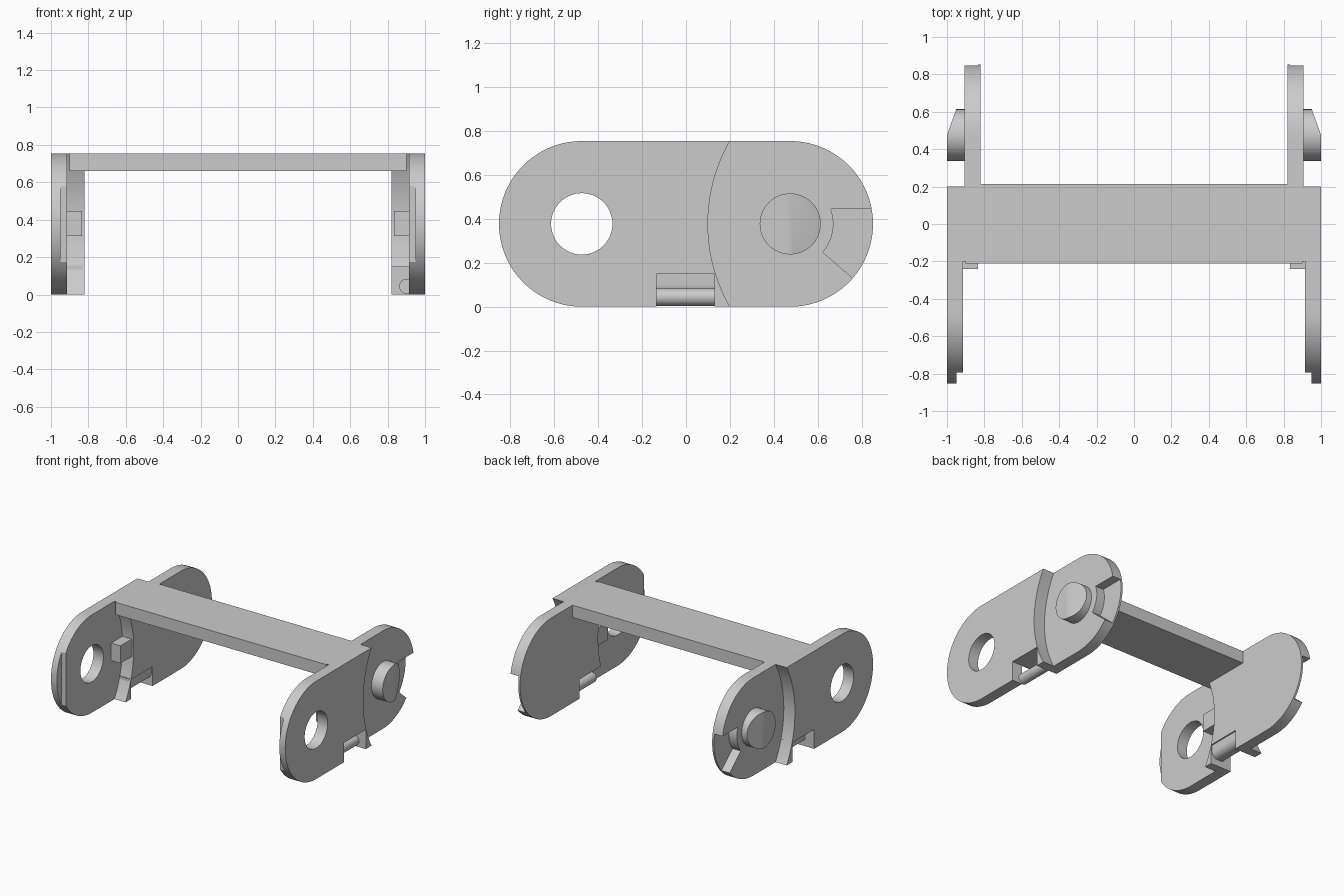
import bpy, bmesh, math

cube = bpy.data.objects.get("Cube")
if cube:
    bpy.data.objects.remove(cube, do_unlink=True)

grey = bpy.data.materials.new("light_grey")
grey.use_nodes = True
colour = (0.6, 0.6, 0.6, 1)
grey.diffuse_color = colour
grey.node_tree.nodes["Principled BSDF"].inputs["Base Color"].default_value = colour

MID = 0.3775      # height of the pivots, also the end radius
PIVOT = 0.475     # distance of each pivot from the centre


def arc(y, z, r, start, end, n):
    """Points of an arc in the side plane, angles in degrees."""
    angles = [math.radians(start + (end - start) * i / n) for i in range(n + 1)]
    return [(y + r * math.cos(a), z + r * math.sin(a)) for a in angles]


def circle(y, z, r, n=64):
    return arc(y, z, r, 0, 360, n)[:-1]


def rect(y0, y1, z0, z1):
    return [(y0, z0), (y1, z0), (y1, z1), (y0, z1)]


def prism(name, profile, x0, x1):
    """Extrude a side profile along x."""
    bm = bmesh.new()
    face = bm.faces.new([bm.verts.new((x0, y, z)) for y, z in profile])
    new = bmesh.ops.extrude_face_region(bm, geom=[face])["geom"]
    moved = [g for g in new if isinstance(g, bmesh.types.BMVert)]
    bmesh.ops.translate(bm, verts=moved, vec=(x1 - x0, 0, 0))
    bmesh.ops.recalc_face_normals(bm, faces=bm.faces)
    mesh = bpy.data.meshes.new(name)
    bm.to_mesh(mesh)
    bm.free()
    mesh.materials.append(grey)
    obj = bpy.data.objects.new(name, mesh)
    bpy.context.collection.objects.link(obj)
    return obj


def cut(obj, cutters):
    """Subtract the cutters, bake the result and remove them."""
    for c in cutters:
        c.hide_render = True
        mod = obj.modifiers.new("cut", "BOOLEAN")
        mod.operation, mod.solver, mod.object = "DIFFERENCE", "EXACT", c
    graph = bpy.context.evaluated_depsgraph_get()
    mesh = bpy.data.meshes.new_from_object(obj.evaluated_get(graph))
    obj.modifiers.clear()
    obj.data = mesh
    for c in cutters:
        bpy.data.objects.remove(c, do_unlink=True)


def smooth(obj):
    bpy.ops.object.select_all(action="DESELECT")
    obj.select_set(True)
    bpy.context.view_layer.objects.active = obj
    bpy.ops.object.shade_smooth_by_angle(angle=math.radians(30))


def build_side(side, s):
    # offset side plate: outer layer in front, inner layer behind
    stadium = arc(PIVOT, MID, MID, -90, 90, 40) + arc(-PIVOT, MID, MID, 90, 270, 40)
    plate = prism(side + "_side_plate", stadium, s * 0.82, s)
    stop = [(0.95, 0.445)] + arc(PIVOT, MID, 0.197, 20, -41, 10) + [(0.95, -0.035)]
    cutters = [
        prism("front_step", circle(-0.86, MID, 0.76, 128), s * 0.7, s * 0.915),
        prism("rear_step", circle(0.86, MID, 0.76, 128), s * 0.905, s * 1.1),
        prism("pivot_hole", circle(-PIVOT, MID, 0.14), s * 0.75, s * 1.15),
        prism("tip_recess", rect(-1, -0.793, -0.2, 1), s * 0.8, s * 0.95),
        prism("stop_recess", stop, s * 0.835, s * 1.05),
        prism("latch_notch", rect(-0.135, 0.13, -0.1, 0.15), s * 0.72, s * 1.12),
    ]
    if s > 0:
        cutters.append(prism("hinge_relief", rect(-0.3, 0.12, -0.12, 0.147), 0.74, 0.914))
    cut(plate, cutters)
    smooth(plate)

    # pivot pin with its rear half sloped away
    pin = prism(side + "_pivot_pin", circle(PIVOT, MID, 0.139), s * 0.9, s)
    slope = prism("pin_slope", rect(PIVOT, 0.7, 0.1, 0.7), s * 0.95, s * 1.05)
    for v in slope.data.vertices:
        if abs(v.co.x) < 1 and v.co.y < 0.5:
            v.co.x = s
        elif abs(v.co.x) < 1:
            v.co.x = s * 0.92
    cut(pin, [slope])
    smooth(pin)

    # rotation stop on the inner face
    prism(side + "_stop_block", rect(-0.24, -0.08, 0.312, 0.447), s * 0.835, s * 0.917)


build_side("left", 1)
build_side("right", -1)

# cross bar joining the two plates
prism("cross_bar", rect(-0.21, 0.213, 0.66, 0.755), -0.9, 0.9)


def bar_along_y(name, section):
    """Extrude an x-z section across the latch notch."""
    obj = prism(name, section, -0.14, 0.135)
    for v in obj.data.vertices:
        x, y, z = v.co
        v.co = (y, x, z)
    obj.data.flip_normals()
    smooth(obj)


# hinge rod on one side, rounded catch on the other
bar_along_y("hinge_rod", circle(0.902, 0.044, 0.04, 32))
catch = [(-0.92, 0.155), (-0.92, 0.05)] + arc(-0.88, 0.1, 0.05, -90, 0, 8) + [(-0.83, 0.155)]
bar_along_y("latch_catch", catch)
